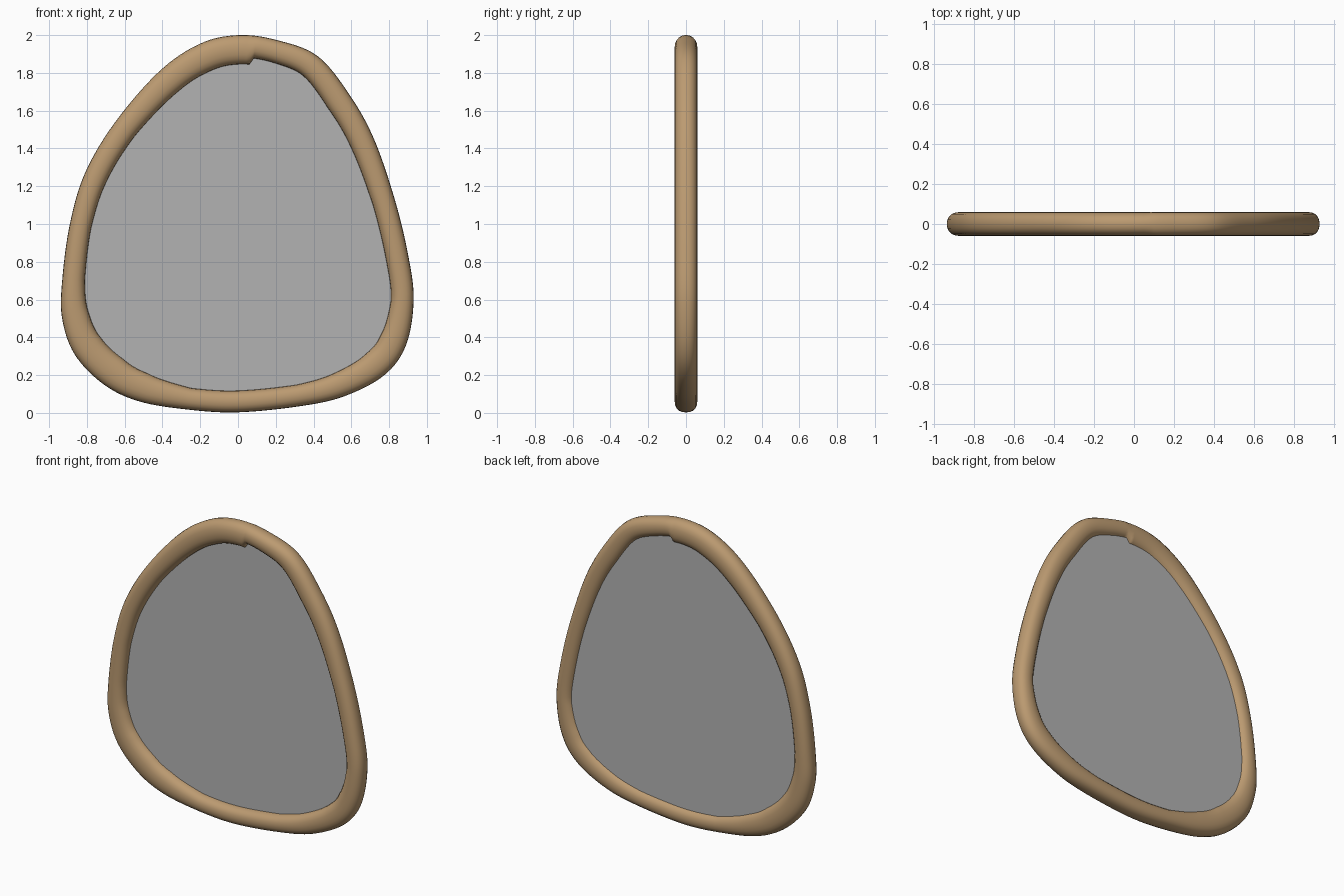
import bpy, bmesh, math
from mathutils import Vector

cube = bpy.data.objects.get("Cube")
if cube:
    bpy.data.objects.remove(cube, do_unlink=True)

STEPS = 8        # samples between outline stations
SIDES = 20       # sides of the frame section
DEPTH = 0.06     # half depth of the frame

# Outline stations, clockwise from the top: x, z, frame width
STATIONS = [
    (0, 2, .155), (.2, 1.975, .12), (.42, 1.89, .13), (.59, 1.685, .135),
    (.72, 1.45, .13), (.83, 1.13, .12), (.9, .84, .12), (.93, .6, .12),
    (.89, .36, .145), (.775, .2, .15), (.56, .087, .134), (.325, .035, .115),
    (0, .003, .115), (-.26, .017, .115), (-.52, .06, .155), (-.71, .15, .17),
    (-.865, .31, .165), (-.932, .505, .145), (-.93, .71, .12), (-.89, 1, .115),
    (-.81, 1.27, .123), (-.65, 1.54, .128), (-.415, 1.81, .147), (-.2, 1.955, .155),
]


def make_material(name, color):
    mat = bpy.data.materials.new(name)
    mat.use_nodes = True
    mat.diffuse_color = color
    bsdf = mat.node_tree.nodes["Principled BSDF"]
    bsdf.inputs["Base Color"].default_value = color
    bsdf.inputs["Roughness"].default_value = 0.7
    return mat


def make_object(name, bm, mat):
    bmesh.ops.recalc_face_normals(bm, faces=bm.faces)
    mesh = bpy.data.meshes.new(name)
    bm.to_mesh(mesh)
    bm.free()
    mesh.materials.append(mat)
    obj = bpy.data.objects.new(name, mesh)
    bpy.context.collection.objects.link(obj)
    bpy.ops.object.select_all(action="DESELECT")
    obj.select_set(True)
    bpy.context.view_layer.objects.active = obj
    bpy.ops.object.shade_smooth_by_angle(angle=math.radians(50))
    return obj


def sample_outline():
    """Closed smooth curve through the stations: (point, width) pairs."""
    n = len(STATIONS)
    result = []
    for i in range(n):
        p0, p1, p2, p3 = (Vector(STATIONS[(i + k) % n][:2]) for k in (-1, 0, 1, 2))
        w1, w2 = STATIONS[i][2], STATIONS[(i + 1) % n][2]
        for s in range(STEPS):
            t = s / STEPS
            point = (2 * p1 + (p2 - p0) * t + (2 * p0 - 5 * p1 + 4 * p2 - p3) * t * t
                     + (3 * p1 - p0 - 3 * p2 + p3) * t ** 3) / 2
            # The first span holds the abrupt seam where the frame ends meet
            blend = float(t >= 0.5) if i == 0 else t
            result.append((point, w1 + (w2 - w1) * blend))
    return result


outline = sample_outline()
count = len(outline)

# Centre line of the frame, with outward direction and half width
spine = []
for i, (point, width) in enumerate(outline):
    tangent = (outline[(i + 1) % count][0] - outline[i - 1][0]).normalized()
    outward = Vector((-tangent.y, tangent.x))
    spine.append((point - outward * width / 2, outward, width / 2))


def rounded(value):
    """Slightly squared circle section."""
    return math.copysign(abs(value) ** 0.88, value)


# Frame: rounded section swept around the outline
bm = bmesh.new()
rings = []
for centre, outward, half in spine:
    ring = []
    for k in range(SIDES):
        a = math.tau * k / SIDES
        p = centre + outward * half * rounded(math.cos(a))
        ring.append(bm.verts.new((p.x, DEPTH * rounded(math.sin(a)), p.y)))
    rings.append(ring)
for i, ring in enumerate(rings):
    after = rings[(i + 1) % count]
    for k in range(SIDES):
        m = (k + 1) % SIDES
        bm.faces.new((ring[k], ring[m], after[m], after[k]))
make_object("frame", bm, make_material("tan wood", (0.50, 0.325, 0.165, 1)))

# Mirror panel: flat slab whose rim is buried in the frame
bm = bmesh.new()
front = bm.faces.new([bm.verts.new((c.x, -0.005, c.y)) for c, _, _ in spine])
back = bmesh.ops.extrude_face_region(bm, geom=[front], use_keep_orig=True)
for v in back["geom"]:
    if isinstance(v, bmesh.types.BMVert):
        v.co.y = 0.03
make_object("mirror_panel", bm, make_material("mirror grey", (0.45, 0.45, 0.45, 1)))
